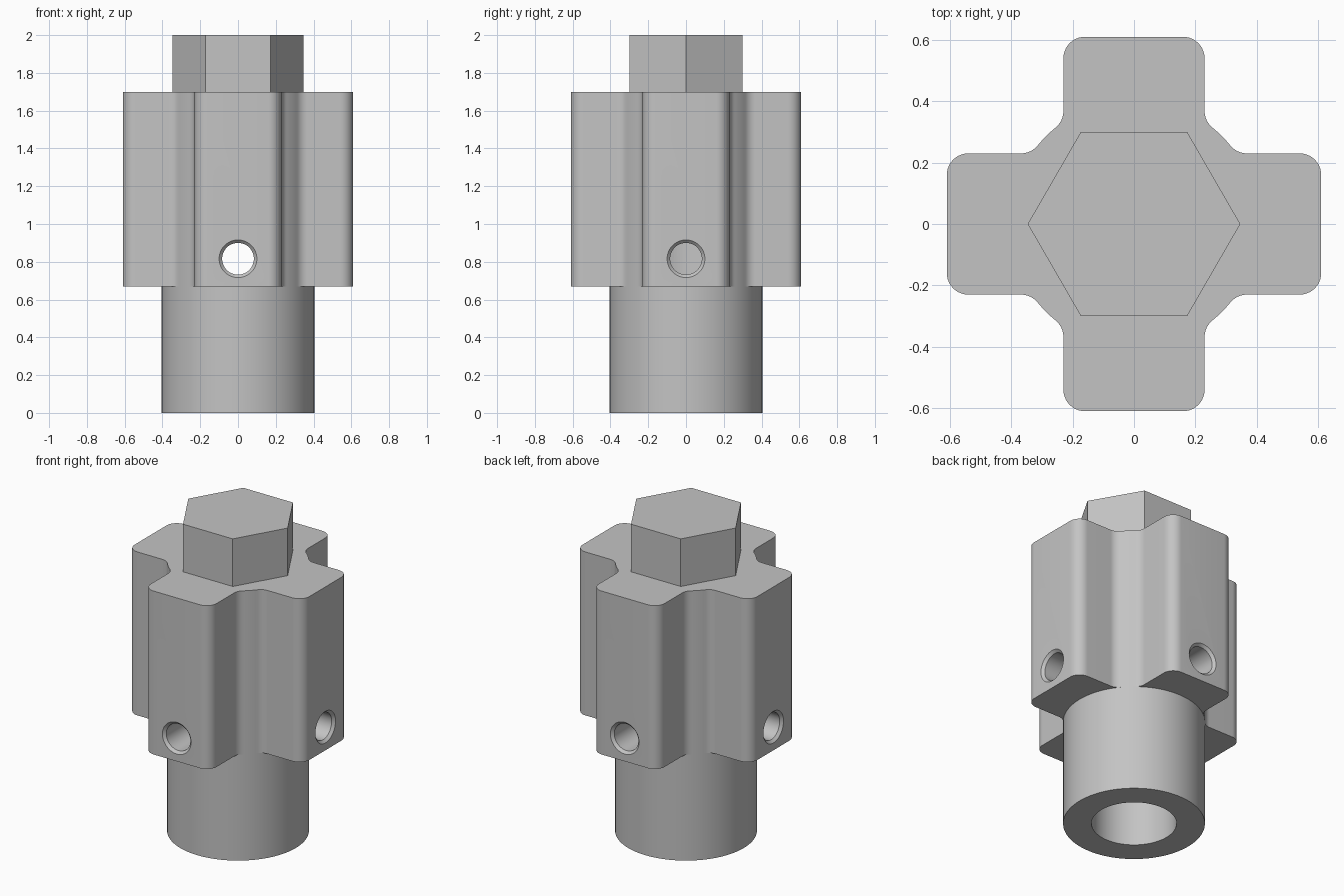
import bpy
import bmesh
from math import sin, cos, pi, tau, sqrt, atan2
from mathutils import Matrix

if "Cube" in bpy.data.objects:
    bpy.data.objects.remove(bpy.data.objects["Cube"])

# Main sizes
ARM_END, ARM_HALF, CORNER_R = 0.61, 0.23, 0.07
CORE_R, FILLET_R, BORE_R = 0.405, 0.07, 0.243
COLLAR_Z, BODY_Z, TOP_Z = 0.67, 1.70, 2.0
BORE_TOP, HOLE_Z, HOLE_R, SINK_R = 1.2, 0.816, 0.084, 0.1

steel = bpy.data.materials.new("Plain grey steel")
steel.use_nodes = True
grey = (0.55, 0.55, 0.55, 1)
steel.diffuse_color = grey
steel.node_tree.nodes["Principled BSDF"].inputs["Base Color"].default_value = grey


def finish(name, bm):
    bmesh.ops.remove_doubles(bm, verts=bm.verts, dist=1e-5)
    bmesh.ops.recalc_face_normals(bm, faces=bm.faces)
    mesh = bpy.data.meshes.new(name)
    bm.to_mesh(mesh)
    bm.free()
    mesh.materials.append(steel)
    obj = bpy.data.objects.new(name, mesh)
    bpy.context.collection.objects.link(obj)
    return obj


def prism(name, outline, z0, z1):
    bm = bmesh.new()
    face = bm.faces.new([bm.verts.new((x, y, z0)) for x, y in outline])
    top = bmesh.ops.extrude_face_region(bm, geom=[face])["geom"]
    verts = [v for v in top if isinstance(v, bmesh.types.BMVert)]
    bmesh.ops.translate(bm, verts=verts, vec=(0, 0, z1 - z0))
    return finish(name, bm)


def lathe(name, profile, steps=96, matrix=Matrix()):
    """Revolve a closed (radius, height) loop about z."""
    bm = bmesh.new()
    verts = [bm.verts.new((r, 0, z)) for r, z in profile]
    edges = [bm.edges.new((a, b)) for a, b in zip(verts, verts[1:] + verts[:1])]
    bmesh.ops.spin(bm, geom=verts + edges, axis=(0, 0, 1), cent=(0, 0, 0),
                   angle=tau, steps=steps, use_merge=True)
    # remove the degenerate strip on the axis
    bmesh.ops.remove_doubles(bm, verts=bm.verts, dist=1e-5)
    bmesh.ops.dissolve_degenerate(bm, edges=bm.edges, dist=1e-6)
    bmesh.ops.delete(bm, geom=[e for e in bm.edges if not e.link_faces], context="EDGES")
    bm.transform(matrix)
    return finish(name, bm)


def arc(cx, cy, r, a0, a1, n=10):
    return [(cx + r * cos(a0 + (a1 - a0) * i / n),
             cy + r * sin(a0 + (a1 - a0) * i / n)) for i in range(n + 1)]


def cut(obj, cutter):
    mod = obj.modifiers.new("Cut", "BOOLEAN")
    mod.operation, mod.solver, mod.object = "DIFFERENCE", "EXACT", cutter
    bpy.context.view_layer.objects.active = obj
    bpy.ops.object.modifier_apply(modifier=mod.name)
    bpy.data.objects.remove(cutter)


# Four-armed body: rounded arm tips, fillets running into the round core
fx = ARM_HALF + FILLET_R
fy = sqrt((CORE_R + FILLET_R) ** 2 - fx ** 2)
turn = atan2(fx, fy)          # direction of the fillet centre next to the +x arm
c, h = ARM_END - CORNER_R, ARM_HALF - CORNER_R
quarter = (arc(c, -h, CORNER_R, -pi / 2, 0) + arc(c, h, CORNER_R, 0, pi / 2)
           + arc(fy, fx, FILLET_R, -pi / 2, turn - pi, 8)[:-1]
           + arc(0, 0, CORE_R, turn, pi / 2 - turn, 8)
           + arc(fx, fy, FILLET_R, -pi / 2 - turn, -pi, 8)[1:])
outline = []
for k in range(4):
    ca, sa = round(cos(k * pi / 2)), round(sin(k * pi / 2))
    outline += [(x * ca - y * sa, x * sa + y * ca) for x, y in quarter]
body = prism("cross_body", outline, COLLAR_Z, BODY_Z)

# Countersunk cross holes through opposite arms, then the central bore
d = SINK_R - HOLE_R
e = 0.03
half = [(SINK_R + e, ARM_END + e), (HOLE_R, ARM_END - d)]
loop = [(0, ARM_END + e)] + half + [(r, -z) for r, z in reversed(half)] + [(0, -ARM_END - e)]
for axis in "XY":
    place = Matrix.Translation((0, 0, HOLE_Z)) @ Matrix.Rotation(pi / 2, 4, axis)
    cut(body, lathe("hole_cutter", loop, 48, place))
cut(body, lathe("bore_cutter", [(0, 0), (BORE_R, 0), (BORE_R, BORE_TOP), (0, BORE_TOP)]))

# Hollow round barrel below the body
barrel = lathe("barrel", [(BORE_R, 0), (CORE_R, 0), (CORE_R, COLLAR_Z), (BORE_R, COLLAR_Z)])

# Hexagonal drive head with corners on the x axis
hex_r = 0.3 / cos(pi / 6)
head = prism("hex_head", arc(0, 0, hex_r, 0, tau, 6)[:-1], BODY_Z, TOP_Z)

# Smooth the round walls, keep real edges sharp
bpy.ops.object.select_all(action="DESELECT")
for obj in (body, barrel):
    obj.select_set(True)
bpy.context.view_layer.objects.active = body
bpy.ops.object.shade_smooth_by_angle(angle=pi / 6)
